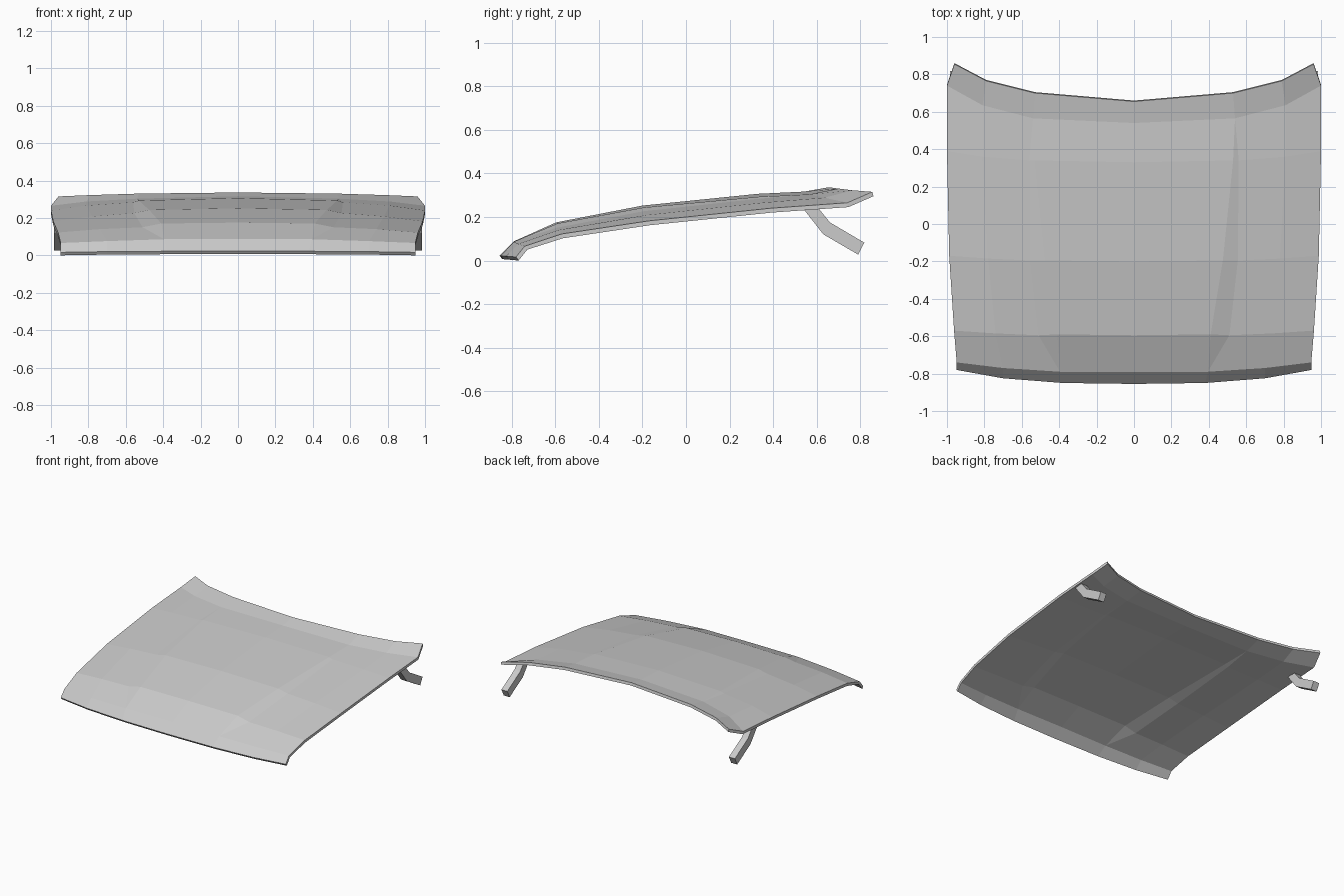
import bpy
import bmesh

cube = bpy.data.objects.get("Cube")
if cube:
    bpy.data.objects.remove(cube, do_unlink=True)

grey = bpy.data.materials.new("plain grey")
grey.use_nodes = True
colour = (0.6, 0.6, 0.6, 1)
grey.diffuse_color = colour
grey.node_tree.nodes["Principled BSDF"].inputs["Base Color"].default_value = colour


def add_object(name, bm):
    bmesh.ops.recalc_face_normals(bm, faces=bm.faces)
    mesh = bpy.data.meshes.new(name)
    bm.to_mesh(mesh)
    bm.free()
    mesh.materials.append(grey)
    obj = bpy.data.objects.new(name, mesh)
    bpy.context.collection.objects.link(obj)
    return obj


# Half rows from front lip to rear edge: centre, bulge top, bulge foot, flank, side
rows = [
    [(0, -.855, .022), (.38, -.85, .022), (.38, -.85, .022), (.70, -.825, .02), (.95, -.78, .016)],
    [(0, -.79, .088), (.395, -.79, .086), (.395, -.79, .086), (.70, -.77, .076), (.948, -.74, .066)],
    [(0, -.595, .175), (.41, -.59, .17), (.51, -.595, .15), (.74, -.585, .14), (.962, -.57, .122)],
    [(0, -.20, .252), (.475, -.195, .243), (.555, -.195, .226), (.78, -.185, .208), (.988, -.17, .182)],
    [(0, .33, .306), (.53, .34, .293), (.56, .34, .284), (.81, .36, .266), (1, .39, .24)],
    [(0, .54, .316), (.54, .565, .303), (.54, .565, .303), (.81, .635, .288), (1, .74, .265)],
    [(0, .655, .336), (.53, .70, .33), (.53, .70, .33), (.79, .765, .322), (.96, .855, .315)],
]


# Bonnet panel: upper and lower skins joined by a thin rim
def build_panel():
    bm = bmesh.new()
    skins = []
    for lower in (False, True):
        grid = []
        for r, half in enumerate(rows):
            full = [(-x, y, z) for x, y, z in reversed(half[1:])] + half
            dy, dz = (.012, -.016) if r < 2 else (.005, -.02)
            grid.append([bm.verts.new((x, y + dy * lower, z + dz * lower)) for x, y, z in full])
        skins.append(grid)
        for a, b in zip(grid, grid[1:]):
            for i in range(len(a) - 1):
                bm.faces.new((a[i], a[i + 1], b[i + 1], b[i]))

    def outline(grid):
        right = [row[-1] for row in grid[1:-1]]
        left = [row[0] for row in grid[1:-1]]
        return grid[0] + right + grid[-1][::-1] + left[::-1]

    top, bottom = map(outline, skins)
    for i in range(len(top)):
        bm.faces.new((top[i - 1], top[i], bottom[i], bottom[i - 1]))
    bmesh.ops.remove_doubles(bm, verts=bm.verts, dist=.0005)
    return add_object("bonnet_panel", bm)


# Hinge arms: bent bars below the rear corners
def build_hinge(name, side):
    bm = bmesh.new()
    upper = [(.61, .237), (.66, .175), (.818, .082)]
    lower = [(.54, .235), (.63, .12), (.79, .027)]
    sections = []
    for (ty, tz), (by, bz) in zip(upper, lower):
        ring = [(.935, ty, tz), (.985, ty, tz), (.985, by, bz), (.935, by, bz)]
        sections.append([bm.verts.new((side * x, y, z)) for x, y, z in ring])
    for a, b in zip(sections, sections[1:]):
        for i in range(4):
            bm.faces.new((a[i - 1], a[i], b[i], b[i - 1]))
    bm.faces.new(sections[0])
    bm.faces.new(sections[-1])
    return add_object(name, bm)


build_panel()
build_hinge("left_hinge", 1)
build_hinge("right_hinge", -1)
